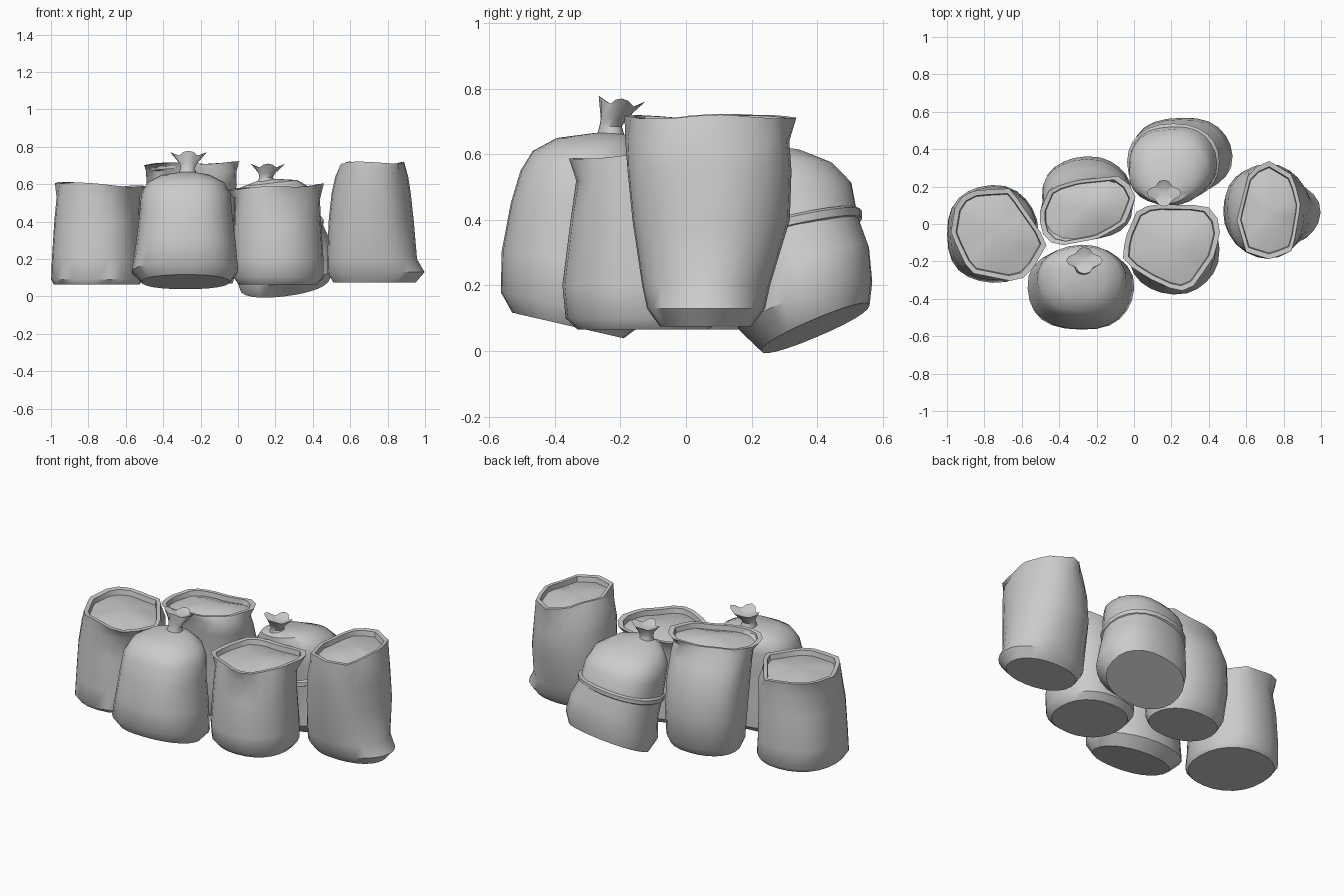
import bpy, bmesh, math, random
from mathutils import Vector

random.seed(4)
SIDES = 24

cube = bpy.data.objects.get("Cube")
if cube:
    bpy.data.objects.remove(cube, do_unlink=True)

# One plain grey cloth colour
cloth = bpy.data.materials.new("grey_cloth")
cloth.use_nodes = True
cloth.diffuse_color = (0.6, 0.6, 0.6, 1)
cloth.node_tree.nodes["Principled BSDF"].inputs["Base Color"].default_value = cloth.diffuse_color


def angles():
    return [2 * math.pi * i / SIDES for i in range(SIDES)]


def oval(ring, wrinkle=0.0, phase=0.0, lean=0.0):
    """Slightly boxy loop: height, centre x, centre y, radius x, radius y, slope along y."""
    z, cx, cy, rx, ry, slope = ring
    loop = []
    for a in angles():
        c, s = math.cos(a), math.sin(a)
        fold = 1 + wrinkle * math.sin(5 * a + phase)
        x = math.copysign(abs(c) ** 0.9, c) * rx * fold
        y = math.copysign(abs(s) ** 0.9, s) * ry * fold
        loop.append(Vector((cx + x, cy + y, z + slope * y + lean * x)))
    return loop


def outline(points, z, tilt):
    """Resample an angular mouth outline by casting rays from its centre."""
    corners = [Vector(p) for p in points]
    centre = sum(corners, Vector((0, 0))) / len(corners)
    loop = []
    for a in angles():
        ray = Vector((math.cos(a), math.sin(a)))
        best = 0
        for p, q in zip(corners, corners[1:] + corners[:1]):
            p, edge = p - centre, q - p
            det = ray.cross(edge)
            if abs(det) < 1e-9:
                continue
            distance, along = p.cross(edge) / det, p.cross(ray) / det
            if 0 <= along <= 1:
                best = max(best, distance)
        hit = centre + ray * best
        wave = 0.006 * math.sin(3 * a + 1)
        loop.append(Vector((hit.x, hit.y, z + wave + tilt * (hit.x - centre.x))))
    return loop


def shrink(loop, factor, drop):
    centre = sum(loop, Vector()) / len(loop)
    return [centre + (p - centre) * factor - Vector((0, 0, drop)) for p in loop]


def loft(name, loops, dome=0.0):
    """Skin closed loops from bottom to top and close both ends."""
    bm = bmesh.new()
    rows = [[bm.verts.new(p) for p in loop] for loop in loops]
    for low, high in zip(rows, rows[1:]):
        for i in range(SIDES):
            j = (i + 1) % SIDES
            bm.faces.new((low[i], low[j], high[j], high[i]))
    bm.faces.new(rows[0][::-1])
    top = sum(loops[-1], Vector()) / SIDES + Vector((0, 0, dome))
    tip = bm.verts.new(top)
    for i in range(SIDES):
        bm.faces.new((rows[-1][i], rows[-1][(i + 1) % SIDES], tip))
    bmesh.ops.recalc_face_normals(bm, faces=bm.faces)
    mesh = bpy.data.meshes.new(name)
    bm.to_mesh(mesh)
    bm.free()
    mesh.materials.append(cloth)
    obj = bpy.data.objects.new(name, mesh)
    bpy.context.collection.objects.link(obj)
    bpy.ops.object.select_all(action="DESELECT")
    obj.select_set(True)
    bpy.context.view_layer.objects.active = obj
    bpy.ops.object.shade_smooth_by_angle(angle=math.radians(42))


def body(rings, lean=0.0):
    phase = random.uniform(0, 6)
    return [oval(r, 0.012 if 0 < i < len(rings) - 1 else 0, phase, lean)
            for i, r in enumerate(rings)]


def open_sack(name, rings, mouth, height, tilt=0.0):
    """Filled sack with a flared angular lip and gently mounded contents."""
    lip = outline(mouth, height, tilt)
    loops = body(rings) + [lip, shrink(lip, 0.89, 0.002), shrink(lip, 0.87, 0.032),
                           shrink(lip, 0.5, 0.01)]
    loft(name, loops, 0.01)


def tied_sack(name, rings, neck, flare, lean=0.0):
    """Closed sack, with a gathered neck opening into a four-cornered tuft."""
    loft(name, body(rings, lean))
    tuft = oval(flare)
    centre = sum(tuft, Vector()) / SIDES
    for i, a in enumerate(angles()):
        point = 0.86 + 0.16 * math.cos(4 * a)
        tuft[i] = centre + (tuft[i] - centre) * point
        tuft[i].z += 0.01 * math.cos(4 * a)
    loft(name + "_tuft", [oval(r) for r in neck] + [tuft], -0.03)


# Open sack at the far right side
open_sack("open_sack_right", [
    (.065, -.755, -.055, .23, .24, 0), (.09, -.757, -.055, .245, .26, 0),
    (.2, -.76, -.05, .238, .258, 0), (.4, -.755, -.05, .23, .25, 0),
    (.53, -.745, -.05, .225, .235, 0)],
    [(-.46, -.1), (-.6, .1), (-.66, .19), (-.85, .18), (-.95, .13),
     (-.98, -.05), (-.88, -.26), (-.63, -.31), (-.56, -.27)], .598, -0.05)

# Taller open sack leaning forward behind it
open_sack("open_sack_back", [
    (.07, -.235, .145, .205, .16, 0), (.12, -.24, .15, .225, .19, 0),
    (.3, -.25, .16, .235, .2, 0), (.48, -.255, .145, .238, .2, 0),
    (.6, -.25, .11, .24, .18, 0), (.67, -.25, .085, .242, .165, 0)],
    [(.01, .14), (-.05, .26), (-.3, .235), (-.45, .19), (-.51, .05),
     (-.49, -.05), (-.42, -.12), (-.2, -.08), (-.05, 0)], .712, 0.02)

# Open sack at the front
open_sack("open_sack_front", [
    (.065, .215, -.13, .21, .2, 0), (.1, .215, -.13, .24, .235, 0),
    (.2, .213, -.135, .242, .24, 0), (.4, .21, -.13, .232, .22, 0),
    (.52, .21, -.125, .228, .21, 0)],
    [(.47, 0), (.39, .1), (.1, .105), (.02, .08), (-.05, -.08),
     (-.06, -.2), (.08, -.29), (.24, -.365), (.32, -.33), (.43, -.17)], .585, 0.05)

# Tall narrow-mouthed sack at the left side
open_sack("tall_sack_left", [
    (.075, .73, .06, .22, .14, 0), (.13, .735, .06, .26, .18, 0),
    (.2, .715, .06, .24, .195, 0), (.4, .71, .075, .228, .24, 0),
    (.55, .71, .07, .212, .25, 0), (.64, .715, .065, .195, .25, 0)],
    [(.89, .1), (.85, .26), (.7, .35), (.61, .26), (.55, .02),
     (.6, -.15), (.73, -.19), (.85, -.14)], .715)

# Tied sack at the front, leaning back
tied_sack("tied_sack_front", [
    (.078, -.28, -.36, .235, .17, -.23), (.135, -.285, -.345, .285, .222, -.2),
    (.28, -.28, -.34, .267, .225, -.1), (.45, -.28, -.33, .247, .207, 0),
    (.55, -.28, -.31, .238, .197, 0), (.61, -.28, -.295, .205, .175, 0),
    (.65, -.28, -.275, .13, .12, 0), (.665, -.27, -.24, .04, .04, 0)],
    [(.65, -.27, -.23, .05, .045, 0), (.685, -.27, -.23, .038, .034, 0),
     (.71, -.265, -.22, .046, .04, 0)],
    (.76, -.265, -.195, .095, .07, -.12))

# Tied sack at the back, leaning strongly forward and a little sideways
tied_sack("tied_sack_back", [
    (.07, .25, .395, .24, .165, .42), (.14, .255, .365, .27, .205, .35),
    (.26, .24, .36, .255, .2, .28), (.37, .21, .33, .235, .195, .22),
    (.47, .2, .31, .23, .197, .2), (.55, .185, .275, .212, .175, .1),
    (.605, .17, .235, .145, .125, 0), (.625, .15, .18, .04, .04, 0)],
    [(.6, .15, .17, .05, .045, 0), (.635, .15, .17, .036, .034, 0),
     (.66, .155, .165, .045, .04, 0)],
    (.7, .16, .165, .09, .07, 0), lean=0.12)

# Cord wrapped around the back tied sack
loft("cord", [oval((z, .21, .33, .235 + grow, .195 + grow, .22), lean=0.12)
              for z, grow in ((.35, 0), (.358, .012), (.382, .012), (.39, 0))])
